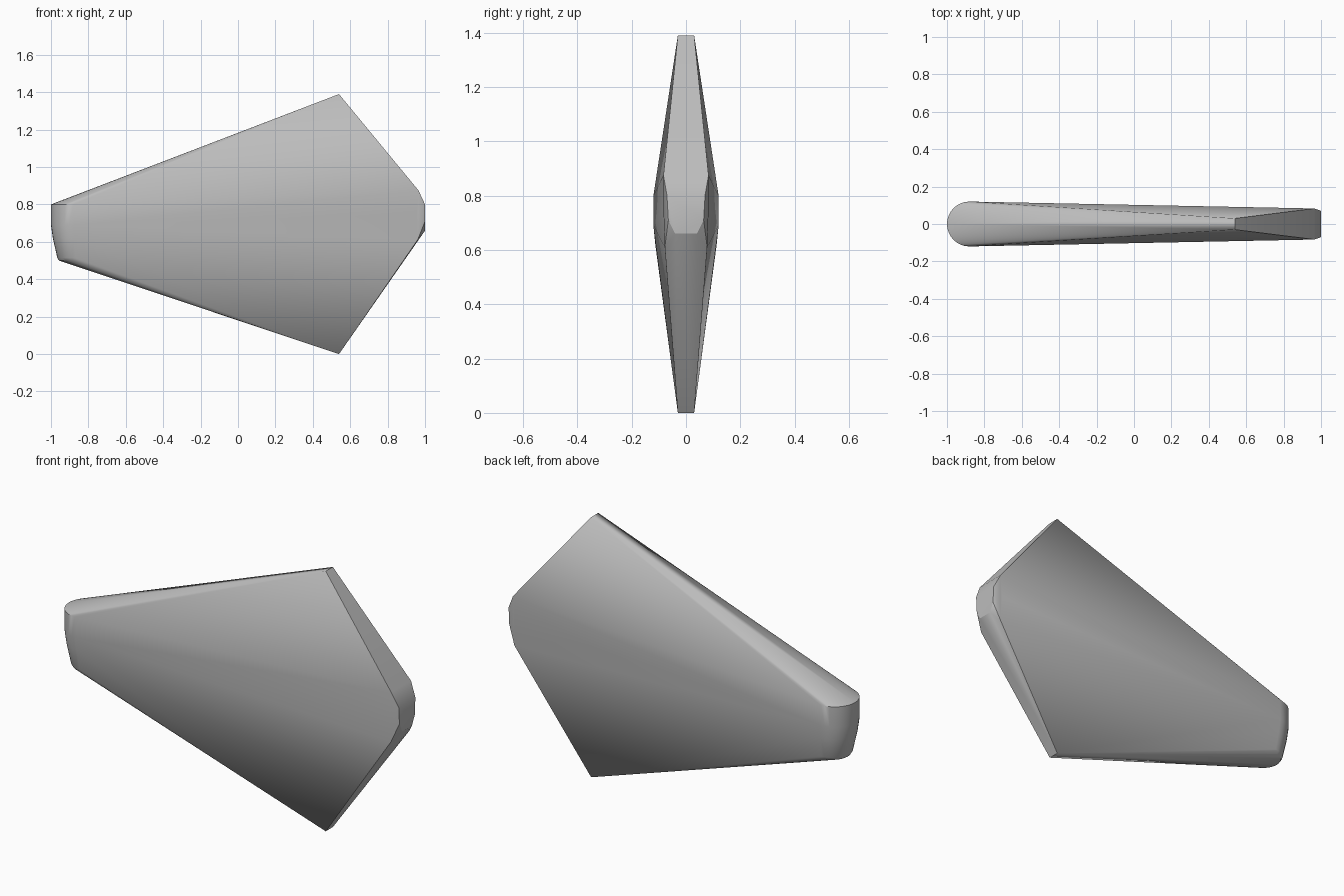
import bpy, bmesh, math

if "Cube" in bpy.data.objects:
    bpy.data.objects.remove(bpy.data.objects["Cube"], do_unlink=True)

grey = bpy.data.materials.new("mid_grey")
grey.use_nodes = True
colour = (0.5, 0.5, 0.5, 1)
grey.diffuse_color = colour
grey.node_tree.nodes["Principled BSDF"].inputs["Base Color"].default_value = colour


def half_round(cx, radius, z, steps=16):
    """Points of a half circle that bulges towards -x."""
    angles = [math.pi * (0.5 + i / steps) for i in range(steps + 1)]
    return [(cx + radius * math.cos(a), radius * math.sin(a), z) for a in angles]


# Rounded narrow end: upper rim, waist and tapered lower rim
points = half_round(-0.88, 0.12, 0.80)
points += half_round(-0.88, 0.12, 0.69)
points += half_round(-0.877, 0.113, 0.62)
points += half_round(-0.868, 0.098, 0.515)
points += half_round(-0.867, 0.09, 0.50)

# Sharp upper and lower tips, then the bevelled blunt end
for x, y, z in [(0.54, 0.03, 1.39), (0.54, 0.03, 0.0),
                (0.965, 0.083, 0.875), (0.955, 0.083, 0.75),
                (0.96, 0.078, 0.61),
                (1.0, 0.07, 0.80), (1.0, 0.065, 0.71), (1.0, 0.04, 0.66)]:
    points += [(x, y, z), (x, -y, z)]

# Wrap the outline in one convex solid
bm = bmesh.new()
for p in points:
    bm.verts.new(p)
hull = bmesh.ops.convex_hull(bm, input=bm.verts[:])
loose = {v for v in hull["geom_interior"] + hull["geom_unused"]
         if isinstance(v, bmesh.types.BMVert)}
bmesh.ops.delete(bm, geom=list(loose), context="VERTS")
bmesh.ops.dissolve_limit(bm, angle_limit=math.radians(0.5),
                         verts=bm.verts[:], edges=bm.edges[:])
bmesh.ops.recalc_face_normals(bm, faces=bm.faces[:])
mesh = bpy.data.meshes.new("wedge_blade")
bm.to_mesh(mesh)
bm.free()

blade = bpy.data.objects.new("wedge_blade", mesh)
bpy.context.collection.objects.link(blade)
mesh.materials.append(grey)

# Smooth the round end while keeping the creases crisp
bpy.ops.object.select_all(action="DESELECT")
blade.select_set(True)
bpy.context.view_layer.objects.active = blade
bpy.ops.object.shade_smooth_by_angle(angle=math.radians(30))
